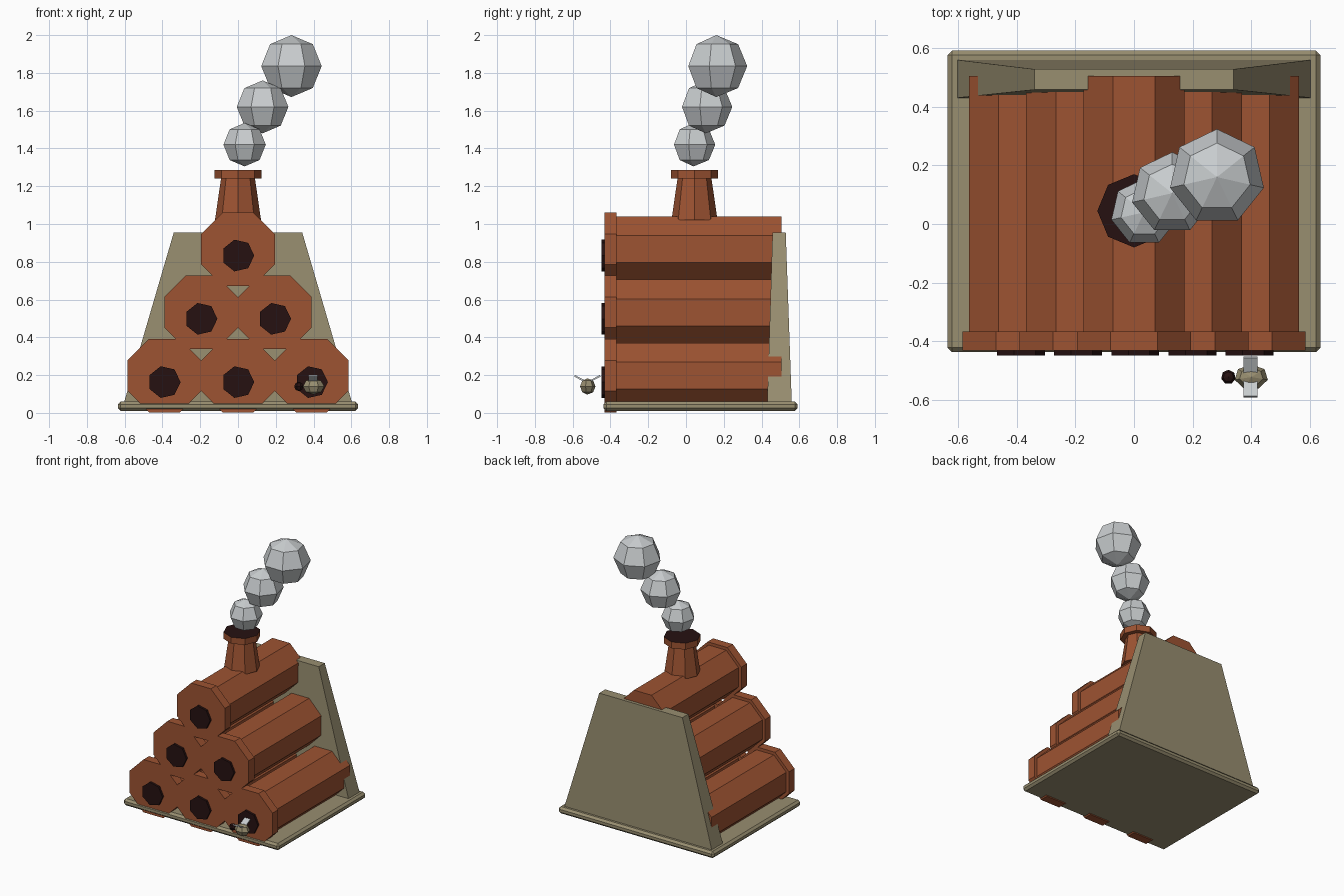
import bpy, bmesh, math
from mathutils import Matrix, Vector

if "Cube" in bpy.data.objects:
    bpy.data.objects.remove(bpy.data.objects["Cube"])


def material(name, r, g, b):
    m = bpy.data.materials.new(name)
    lin = [((c / 255 + 0.055) / 1.055) ** 2.4 for c in (r, g, b)]
    m.diffuse_color = (*lin, 1)
    m.use_nodes = True
    m.node_tree.nodes["Principled BSDF"].inputs["Base Color"].default_value = m.diffuse_color
    return m


CLAY = material("terracotta", 157, 83, 50)
WOOD = material("weathered_wood", 152, 142, 112)
DARK = material("dark_hollow", 38, 17, 17)
SMOKE = material("smoke_grey", 200, 204, 206)


def finish(name, bm, *mats):
    bmesh.ops.recalc_face_normals(bm, faces=bm.faces)
    me = bpy.data.meshes.new(name)
    bm.to_mesh(me)
    bm.free()
    ob = bpy.data.objects.new(name, me)
    for m in mats:
        me.materials.append(m)
    bpy.context.collection.objects.link(ob)
    return ob


def loft(bm, rings):
    """Skin a list of equal-length point rings and cap both ends."""
    vs = [[bm.verts.new(p) for p in ring] for ring in rings]
    n = len(vs[0])
    for a, b in zip(vs, vs[1:]):
        for i in range(n):
            j = (i + 1) % n
            bm.faces.new((a[i], a[j], b[j], b[i]))
    bm.faces.new(vs[0])
    bm.faces.new(vs[-1])


def ngon(n, r, phase=0.0):
    return [(r * math.cos(phase + math.tau * i / n), r * math.sin(phase + math.tau * i / n)) for i in range(n)]


def tube_y(bm, x, z, n, r, phase, y0, y1):
    loft(bm, [[(x + u, y, z + v) for u, v in ngon(n, r, phase)] for y in (y0, y1)])


def ball(name, loc, scale, mat):
    bm = bmesh.new()
    bmesh.ops.create_uvsphere(bm, u_segments=7, v_segments=4, radius=1)
    bmesh.ops.transform(bm, matrix=Matrix.Translation(loc) @ Matrix.Diagonal((*scale, 1)), verts=bm.verts)
    return finish(name, bm, mat)


def rect(w, y0, y1, z):
    return [(-w, y0, z), (w, y0, z), (w, y1, z), (-w, y1, z)]


# base board with bevelled edges
bm = bmesh.new()
loft(bm, [rect(0.636, -0.437, 0.591, 0.01), rect(0.636, -0.437, 0.591, 0.06)])
base = finish("base_board", bm, WOOD)
bev = base.modifiers.new("bevel", "BEVEL")
bev.width = 0.015
bev.segments = 1

# tapered back board
bm = bmesh.new()
loft(bm, [rect(0.605, 0.43, 0.56, 0.05), rect(0.34, 0.458, 0.528, 0.955)])
finish("back_board", bm, WOOD)

# pyramid of octagonal clay tubes with front collar and dark opening
k = 1 / math.cos(math.pi / 8)
for row, xs in enumerate([(-0.39, 0, 0.39), (-0.195, 0.195), (0,)]):
    z = 0.197 + 0.335 * row
    for i, x in enumerate(xs):
        tag = f"{row + 1}_{i + 1}"
        bm = bmesh.new()
        tube_y(bm, x, z, 8, 0.173 * k, math.pi / 8, -0.37, 0.505)
        finish("tube_" + tag, bm, CLAY)
        bm = bmesh.new()
        tube_y(bm, x, z, 8, 0.195 * k, math.pi / 8, -0.432, -0.367)
        finish("collar_" + tag, bm, CLAY)
        bm = bmesh.new()
        tube_y(bm, x, z - 0.034, 7, 0.086, 0, -0.448, -0.425)
        finish("opening_" + tag, bm, DARK)

# chimney: tapered stem and wider cap with dark top
bm = bmesh.new()
for section in [((0.122, 1.02), (0.09, 1.24)), ((0.125, 1.24), (0.125, 1.287))]:
    loft(bm, [[(u, 0.045 + v, z) for u, v in ngon(8, r)] for r, z in section])
bm.normal_update()
for f in bm.faces:
    if f.calc_center_median().z > 1.28:
        f.material_index = 1
finish("chimney", bm, CLAY, DARK)

# smoke puffs
for i, (x, y, z, r) in enumerate([(0.035, 0.04, 1.42, 0.115), (0.13, 0.105, 1.62, 0.14), (0.283, 0.16, 1.836, 0.164)]):
    ball(f"smoke_puff_{i + 1}", (x, y, z), (r, r, r), SMOKE)

# small bee by the right opening
ball("bee_body", (0.4, -0.522, 0.14), (0.058, 0.043, 0.043), WOOD)
ball("bee_head", (0.322, -0.522, 0.14), (0.025, 0.025, 0.025), DARK)
for side in (-1, 1):
    bm = bmesh.new()
    bmesh.ops.create_cube(bm, size=1)
    mat = (Matrix.Translation((0.397, -0.522 + side * 0.041, 0.182))
           @ Matrix.Rotation(side * math.radians(28), 4, "X") @ Matrix.Diagonal((0.048, 0.06, 0.009, 1)))
    bmesh.ops.transform(bm, matrix=mat, verts=bm.verts)
    finish("bee_wing_" + ("front" if side < 0 else "back"), bm, SMOKE)
